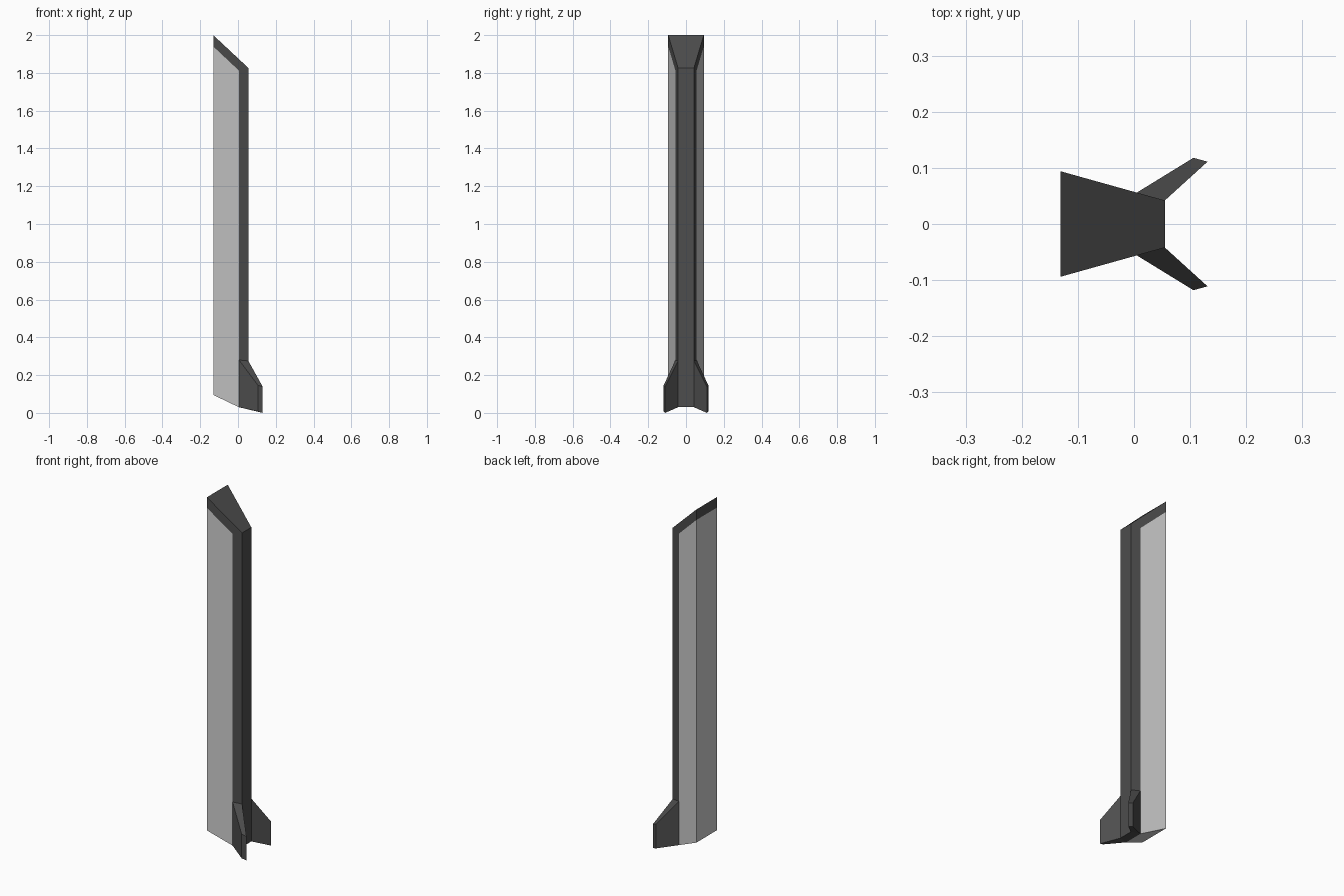
import bpy, bmesh

if "Cube" in bpy.data.objects:
    bpy.data.objects.remove(bpy.data.objects["Cube"])

BACK, SEAM, FRONT = -0.131, 0.005, 0.055


def half_width(x):
    return 0.094 + (0.042 - 0.094) * (x - BACK) / (FRONT - BACK)


def top_z(x):
    return 2.0 + (1.826 - 2.0) * (x - BACK) / (FRONT - BACK)


dark = bpy.data.materials.new("dark_grey")
dark.diffuse_color = (0.075, 0.075, 0.075, 1)
dark.use_nodes = True
dark.node_tree.nodes["Principled BSDF"].inputs["Base Color"].default_value = dark.diffuse_color


def loft(name, ring_a, ring_b, skip=(), mat=None, mirror=False):
    """Join two 4-point rings; faces 0-3 are sides, 4 and 5 the end caps."""
    bm = bmesh.new()
    a = [bm.verts.new(p) for p in ring_a]
    b = [bm.verts.new(p) for p in ring_b]
    quads = [(a[i], a[(i + 1) % 4], b[(i + 1) % 4], b[i]) for i in range(4)]
    quads += [a[::-1], b]
    for i, q in enumerate(quads):
        if i not in skip:
            bm.faces.new(q)
    if mirror:
        geom = bm.verts[:] + bm.edges[:] + bm.faces[:]
        new = bmesh.ops.duplicate(bm, geom=geom)["geom"]
        faces = [g for g in new if isinstance(g, bmesh.types.BMFace)]
        for v in (g for g in new if isinstance(g, bmesh.types.BMVert)):
            v.co.y *= -1
        bmesh.ops.reverse_faces(bm, faces=faces)
    mesh = bpy.data.meshes.new(name)
    bm.to_mesh(mesh)
    bm.free()
    if mat:
        mesh.materials.append(mat)
    obj = bpy.data.objects.new(name, mesh)
    bpy.context.collection.objects.link(obj)
    return obj


def section(x0, z0, x1, z1):
    """Counter-clockwise slanted trapezoid between two x positions."""
    w0, w1 = half_width(x0), half_width(x1)
    return [(x0, -w0, z0), (x1, -w1, z1), (x1, w1, z1), (x0, w0, z0)]


# Light tapered body, open where the spine and cap cover it
band = section(BACK, 1.94, SEAM, 1.812)
loft("body", section(BACK, 0.095, SEAM, 0.03), band, skip=(1, 5))

# Dark sloping cap
loft("top_cap", band, section(BACK, top_z(BACK), SEAM, top_z(SEAM)),
     skip=(1, 4), mat=dark)

# Dark front spine running the full height
loft("front_spine", section(SEAM, 0.03, FRONT, 0.03),
     section(SEAM, top_z(SEAM), FRONT, top_z(FRONT)), skip=(3,), mat=dark)

# Pair of splayed fins at the foot
wi, wo = half_width(SEAM), half_width(FRONT)
root = [(SEAM, wi, 0.03), (FRONT, wo, 0.03), (FRONT, wo, 0.275), (SEAM, wi, 0.28)]
tip = [(0.106, 0.118, 0.008), (0.131, 0.111, 0.0), (0.131, 0.111, 0.138),
       (0.106, 0.118, 0.146)]
fins = loft("foot_fins", root, tip, skip=(4,), mat=dark, mirror=True)

# Consistent outward normals on the fins
bm = bmesh.new()
bm.from_mesh(fins.data)
for f in bm.faces:
    side = 1 if f.calc_center_median().y > 0 else -1
    centre = sum((v.co for v in bm.verts if v.co.y * side > 0),
                 start=f.normal * 0) / 8
    if f.normal.dot(f.calc_center_median() - centre) < 0:
        f.normal_flip()
bm.to_mesh(fins.data)
bm.free()
